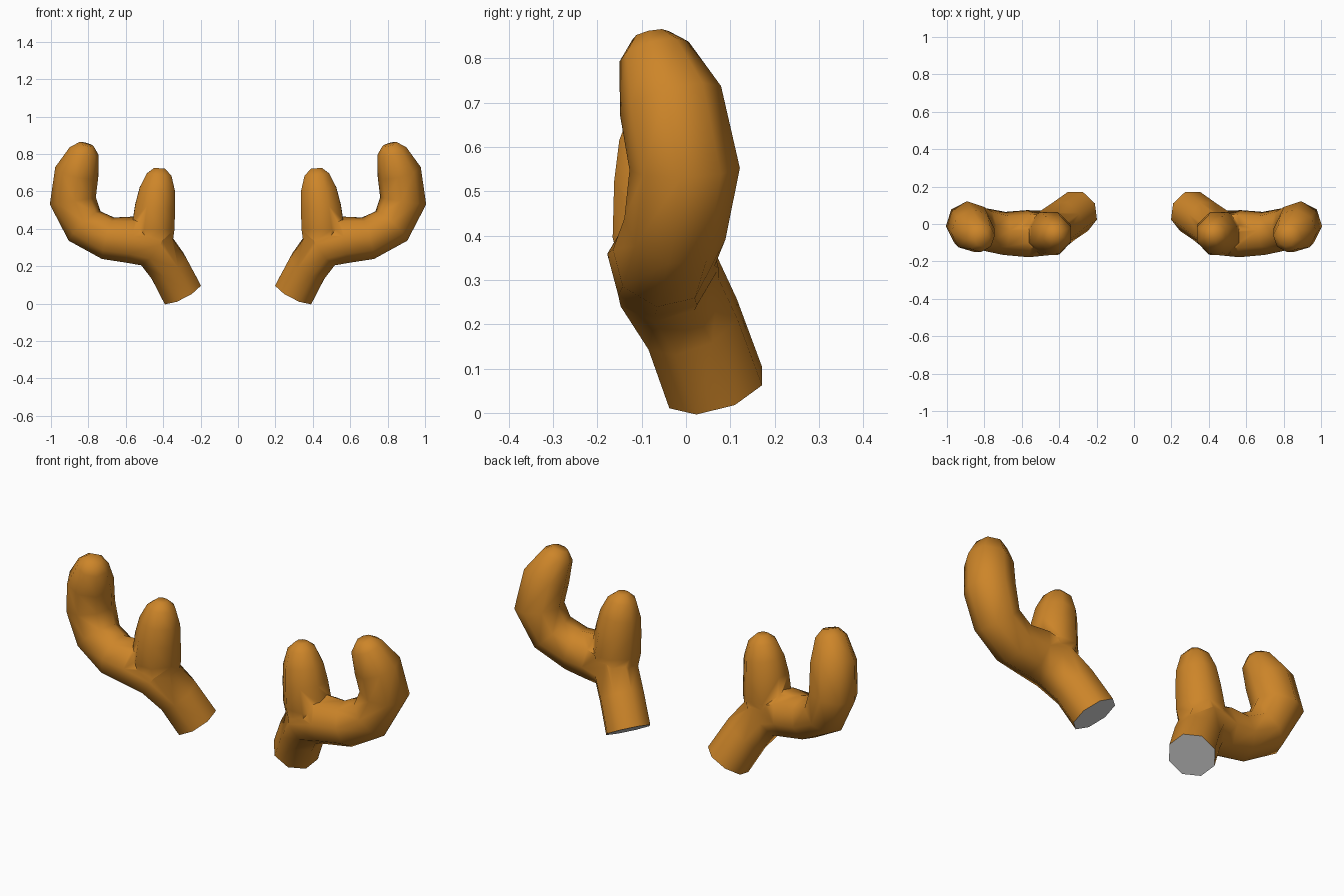
import bpy, bmesh, math
from mathutils import Vector

if "Cube" in bpy.data.objects:
    bpy.data.objects.remove(bpy.data.objects["Cube"])


def material(name, rgb):
    m = bpy.data.materials.new(name)
    m.diffuse_color = (*rgb, 1)
    m.use_nodes = True
    m.node_tree.nodes["Principled BSDF"].inputs["Base Color"].default_value = m.diffuse_color
    return m


horn = material("amber horn", (0.61, 0.235, 0.022))
cut = material("grey cut end", (0.6, 0.6, 0.6))


def tube(name, path, sides=8, capped_material=0, start_dir=None):
    """Closed tube through (x, y, z, radius) points, with a flat cap at each end."""
    pts = [Vector(p[:3]) for p in path]
    bm = bmesh.new()
    rings, side = [], Vector((0, 1, 0))
    for i, p in enumerate(pts):
        a = (p - pts[i - 1]).normalized() if i else Vector()
        b = (pts[i + 1] - p).normalized() if i < len(pts) - 1 else Vector()
        d = (a + b).normalized()
        if i == 0 and start_dir:
            d = Vector(start_dir).normalized()
        side = (side - d * side.dot(d)).normalized()
        other = d.cross(side)
        ring = []
        for k in range(sides):
            t = 2 * math.pi * (k + 0.5) / sides
            ring.append(bm.verts.new(p + (side * math.cos(t) + other * math.sin(t)) * path[i][3] * 1.04))
        rings.append(ring)
    for r, s in zip(rings, rings[1:]):
        for k in range(sides):
            j = (k + 1) % sides
            bm.faces.new((r[k], r[j], s[j], s[k]))
    base = bm.faces.new(rings[0][::-1])
    base.material_index = capped_material
    bm.faces.new(rings[-1])
    bmesh.ops.recalc_face_normals(bm, faces=bm.faces)
    me = bpy.data.meshes.new(name)
    bm.to_mesh(me)
    bm.free()
    me.materials.append(horn)
    me.materials.append(cut)
    ob = bpy.data.objects.new(name, me)
    bpy.context.collection.objects.link(ob)
    return ob


# main beam: cut base, outward sweep, upturned tip
antler = tube("antlers", [
    (0.300, 0.067, 0.057, 0.113), (0.375, 0.015, 0.200, 0.112),
    (0.455, -0.045, 0.310, 0.120), (0.570, -0.052, 0.342, 0.122),
    (0.695, -0.050, 0.350, 0.112), (0.820, -0.025, 0.415, 0.112),
    (0.883, -0.003, 0.550, 0.120), (0.862, -0.035, 0.705, 0.114),
    (0.822, -0.072, 0.815, 0.078), (0.812, -0.080, 0.852, 0.040),
], capped_material=1, start_dir=(0.444, -0.27, 0.857))

# inner tine, merged into the beam
tine = tube("inner_tine_helper", [
    (0.445, -0.045, 0.290, 0.095), (0.455, -0.050, 0.400, 0.120),
    (0.443, -0.055, 0.520, 0.111), (0.431, -0.055, 0.610, 0.099),
    (0.422, -0.055, 0.690, 0.069), (0.420, -0.055, 0.724, 0.030),
])
tine.hide_render = True

mod = antler.modifiers.new("join tine", 'BOOLEAN')
mod.operation = 'UNION'
mod.solver = 'EXACT'
mod.object = tine
bpy.context.view_layer.objects.active = antler
antler.select_set(True)
tine.select_set(False)
bpy.ops.object.modifier_apply(modifier=mod.name)
bpy.data.objects.remove(tine, do_unlink=True)

# smooth horn, crisp cut end
bpy.ops.object.shade_smooth_by_angle(angle=math.radians(70))

# second antler
mirror = antler.modifiers.new("other side", 'MIRROR')
mirror.use_axis = (True, False, False)
mirror.use_mirror_merge = False
